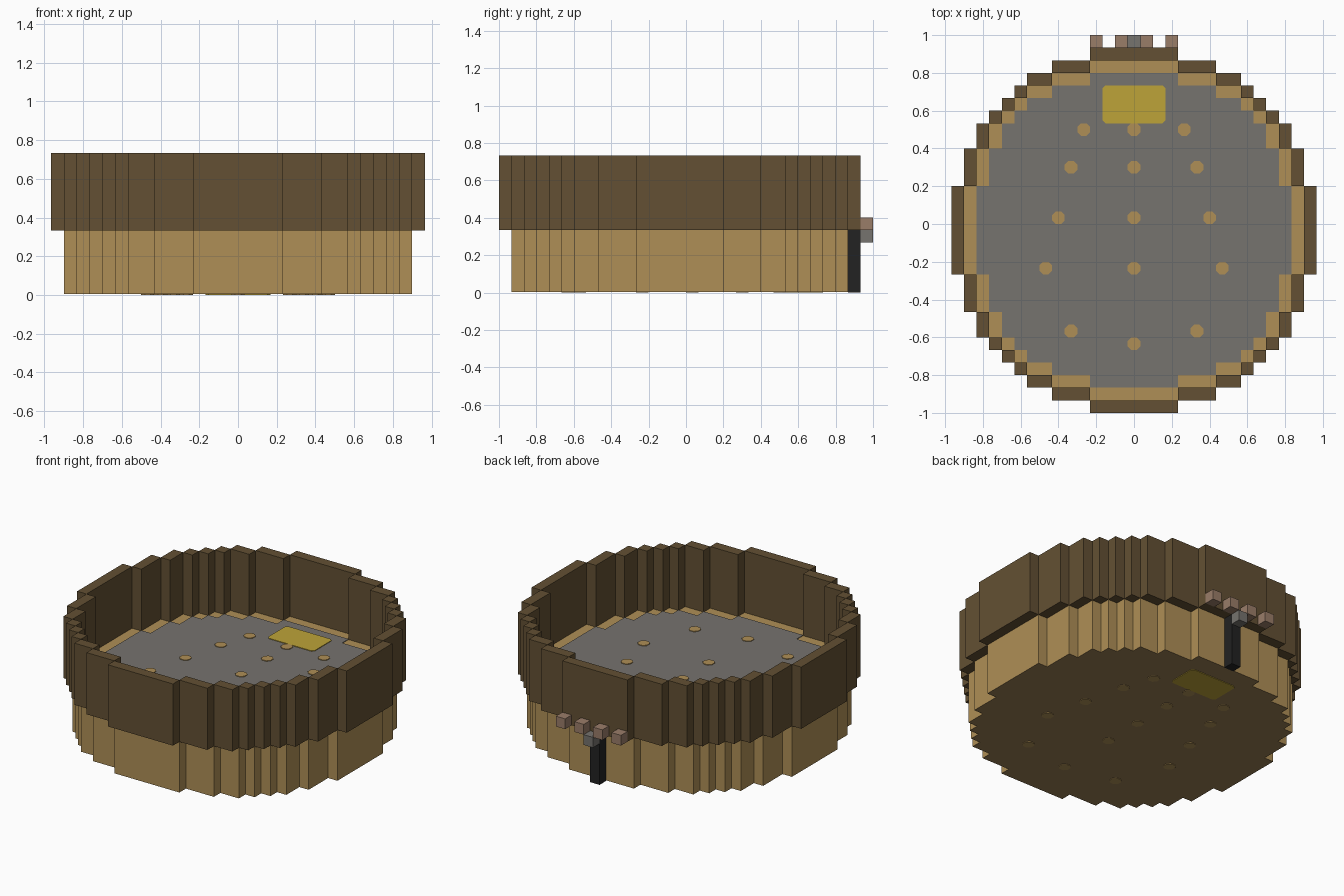
import bpy, bmesh

old = bpy.data.objects.get("Cube")
if old:
    bpy.data.objects.remove(old)

U = 1 / 15                 # size of one block
CY = -U / 2                # the tub sits half a block forward of the back fittings
STEPS = [3.5, 6.5, 8.5, 9.5, 10.5, 11.5, 12.5, 13.5, 14.5]
FLOOR, TOP, SKIN = 5 * U, 11 * U, 0.004


def material(name, rgb):
    linear = [((c / 255 + 0.055) / 1.055) ** 2.4 for c in rgb] + [1]
    mat = bpy.data.materials.new(name)
    mat.use_nodes = True
    mat.diffuse_color = linear
    bsdf = mat.node_tree.nodes["Principled BSDF"]
    bsdf.inputs["Base Color"].default_value = linear
    bsdf.inputs["Roughness"].default_value = 0.9
    return mat


tan = material("tan wood", (175, 143, 86))
brown = material("dark brown wood", (99, 80, 51))
under = material("underside wood", (152, 125, 83))
grey = material("stone grey", (118, 115, 110))
yellow = material("mustard yellow", (190, 163, 56))
black = material("black", (34, 34, 34))
copper = material("dull copper", (154, 125, 105))


def finish(name, bm, *mats):
    bmesh.ops.recalc_face_normals(bm, faces=bm.faces)
    mesh = bpy.data.meshes.new(name)
    bm.to_mesh(mesh)
    bm.free()
    for mat in mats:
        mesh.materials.append(mat)
    obj = bpy.data.objects.new(name, mesh)
    bpy.context.collection.objects.link(obj)
    return obj


def add_prism(bm, outline, z0, z1):
    face = bm.faces.new([bm.verts.new((x, y, z0)) for x, y in outline])
    lifted = bmesh.ops.extrude_face_region(bm, geom=[face], use_keep_orig=True)
    for v in lifted["geom"]:
        if isinstance(v, bmesh.types.BMVert):
            v.co.z = z1


def add_box(bm, x0, x1, y0, y1, z0, z1):
    add_prism(bm, [(x0, y0), (x1, y0), (x1, y1), (x0, y1)], z0, z1)


def chamfered(cx, cy, hx, hy, c):
    """Rectangle with cut corners."""
    quarter = [(hx, hy - c), (hx - c, hy)]
    return mirror_quarter(quarter, cx, cy)


def mirror_quarter(q, cx, cy):
    """Complete a first-quadrant run of points into a closed outline."""
    half = q + [(-x, y) for x, y in reversed(q)]
    full = half + [(x, -y) for x, y in reversed(half)]
    return [(cx + x, cy + y) for x, y in full]


def stepped_disc(count):
    """Outline of a round disc made of square blocks."""
    s = [v * U for v in STEPS[:count]]
    quarter = []
    for i in range(count):
        x = s[count - 1 - i]
        quarter.append((x, s[i]))
        if i < count - 1:
            quarter.append((s[count - 2 - i], s[i]))
    return mirror_quarter(quarter, 0, CY)


# Solid base, with its own wood colour underneath
bm = bmesh.new()
add_prism(bm, stepped_disc(8), SKIN, FLOOR)
base = finish("base", bm, tan, under)
for poly in base.data.polygons:
    poly.material_index = 1 if poly.normal.z < -0.5 else 0

# Grey floor panel
bm = bmesh.new()
add_prism(bm, stepped_disc(7), FLOOR, FLOOR + SKIN)
finish("floor_panel", bm, grey)

# Raised rim wall, one block thick
bm = bmesh.new()
last = len(STEPS) - 1
boxes = set()
for i in range(last + 1):
    x0, x1 = (STEPS[i - 1] if i else -STEPS[0]), STEPS[i]
    j = last - i
    y0, y1 = (STEPS[j - 1] if j else -STEPS[0]), STEPS[j]
    for sx in (1, -1):
        for sy in (1, -1):
            boxes.add((*sorted((sx * x0, sx * x1)), *sorted((sy * y0, sy * y1))))
for x0, x1, y0, y1 in sorted(boxes):
    add_box(bm, x0 * U, x1 * U, CY + y0 * U, CY + y1 * U, FLOOR, TOP)
finish("rim_wall", bm, brown)

# Pegs: one middle column and mirrored side columns
spots = [(0, y) for y in (7.5, 4.5, 0.5, -3.5, -9.5)]
for x, y in [(4, 7.5), (5, 4.5), (6, 0.5), (7, -3.5), (5, -8.5)]:
    spots += [(x, y), (-x, y)]

# Pegs and yellow patch show on both the floor and the underside
for side, z in (("floor", FLOOR + SKIN), ("underside", 0)):
    bm = bmesh.new()
    for x, y in spots:
        add_prism(bm, chamfered(x * U, y * U, U / 2, U / 2, U * 0.28), z, z + SKIN)
    finish(side + "_pegs", bm, tan)
    bm = bmesh.new()
    add_prism(bm, chamfered(0, 9.5 * U, 2.5 * U, 1.5 * U, 0.015), z, z + SKIN)
    finish(side + "_patch", bm, yellow)

# Back post, spout and studs
bm = bmesh.new()
add_box(bm, -U / 2, U / 2, 13 * U, 14 * U, 0, FLOOR)
finish("back_post", bm, black)
bm = bmesh.new()
add_box(bm, -U / 2, U / 2, 14 * U, 15 * U, FLOOR - U, FLOOR)
finish("back_spout", bm, grey)
bm = bmesh.new()
for x in (-3, -1, 1, 3):
    add_box(bm, (x - 0.5) * U, (x + 0.5) * U, 14 * U, 15 * U, FLOOR, FLOOR + U)
finish("back_studs", bm, copper)
